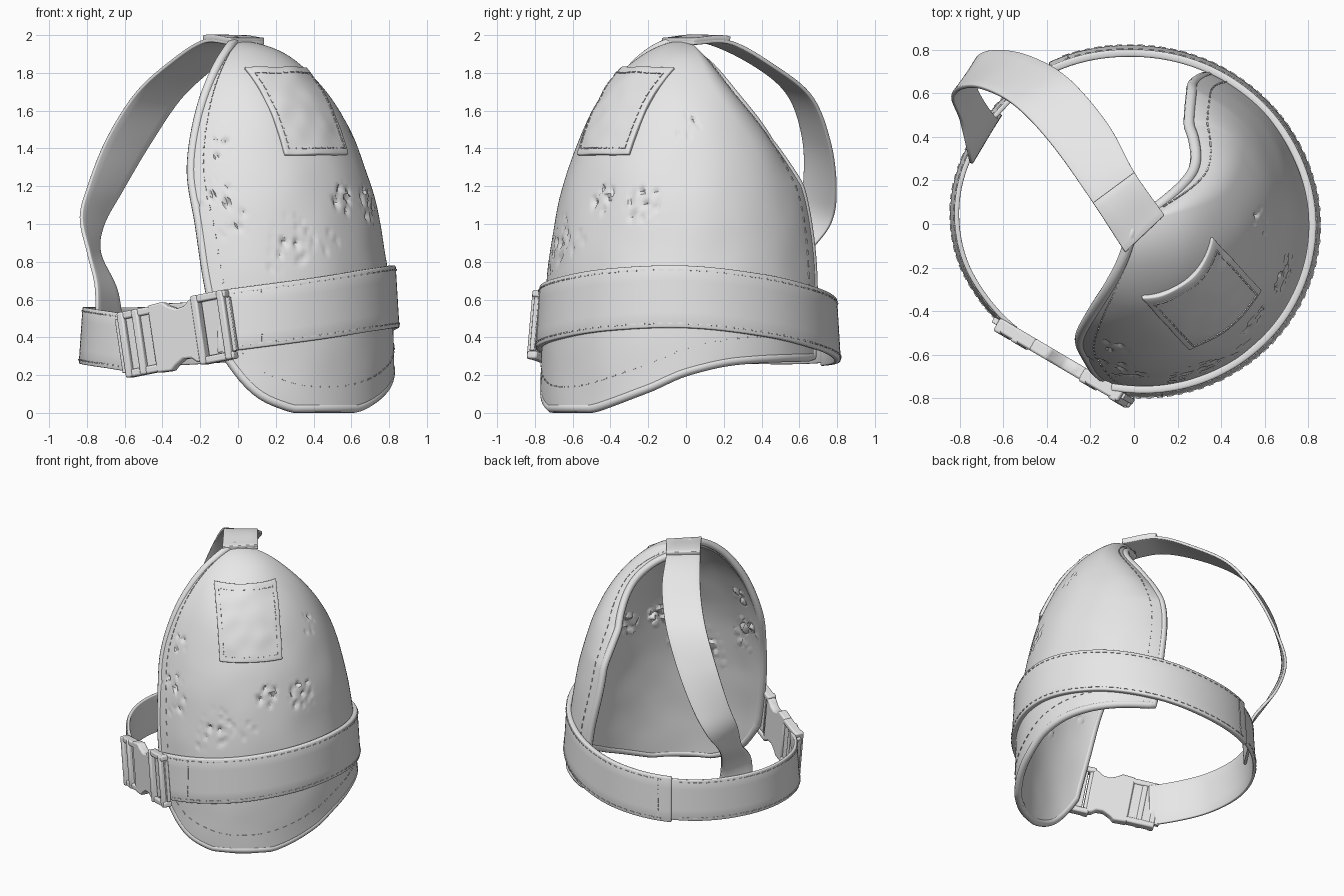
import bpy, bmesh, math, random
from mathutils import Vector, Matrix, noise

random.seed(4)
cube = bpy.data.objects.get("Cube")
if cube:
    bpy.data.objects.remove(cube)

grey = bpy.data.materials.new("worn_grey")
grey.use_nodes = True
grey.diffuse_color = (0.8, 0.8, 0.8, 1)
grey.node_tree.nodes["Principled BSDF"].inputs["Base Color"].default_value = (0.8, 0.8, 0.8, 1)


def finish(name, bm, thickness=0, bevel=0):
    mesh = bpy.data.meshes.new(name)
    bm.to_mesh(mesh)
    bm.free()
    ob = bpy.data.objects.new(name, mesh)
    bpy.context.collection.objects.link(ob)
    mesh.materials.append(grey)
    if thickness:
        mod = ob.modifiers.new("thickness", "SOLIDIFY")
        mod.thickness, mod.offset = thickness, -1
    if bevel:
        mod = ob.modifiers.new("soft_edges", "BEVEL")
        mod.width, mod.segments = bevel, 2
    bpy.ops.object.select_all(action="DESELECT")
    ob.select_set(True)
    bpy.context.view_layer.objects.active = ob
    bpy.ops.object.shade_smooth_by_angle(angle=math.radians(40))


def sheet(name, f, nu, nv, thickness, bevel=0):
    """Grid surface f(u, v), thickened away from its outer side."""
    bm = bmesh.new()
    vs = [[bm.verts.new(f(i / nu, j / nv)) for j in range(nv + 1)] for i in range(nu + 1)]
    for i in range(nu):
        for j in range(nv):
            bm.faces.new((vs[i][j], vs[i + 1][j], vs[i + 1][j + 1], vs[i][j + 1]))
    finish(name, bm, thickness, bevel)


def spline(keys, x):
    """Smooth interpolation of (x, value) keys; values may be vectors."""
    x = min(max(x, keys[0][0]), keys[-1][0])
    n = len(keys)
    i = max(k for k in range(n - 1) if keys[k][0] <= x)

    def slope(k):
        a, b = keys[max(k - 1, 0)], keys[min(k + 1, n - 1)]
        return (b[1] - a[1]) / (b[0] - a[0])
    (x0, p), (x1, q) = keys[i], keys[i + 1]
    h = x1 - x0
    t = (x - x0) / h
    return (p * (2 * t**3 - 3 * t * t + 1) + q * (3 * t * t - 2 * t**3)
            + slope(i) * (h * (t**3 - 2 * t * t + t)) + slope(i + 1) * (h * (t**3 - t * t)))


def polar(angle, r, z):
    a = math.radians(angle)
    return Vector((r * math.cos(a), r * math.sin(a), z))


# Shell: dome limited by a front edge, a back edge and a bottom edge
TOP = 1.97
FRONT = [(0.3, -96), (0.7, -103), (1, -108), (1.3, -115), (1.65, -115), (1.85, -111), (TOP, -105)]
BACK = [(0.3, 60), (0.7, 64), (1.1, 67), (1.4, 62), (1.55, 54), (1.75, 41), (TOP, 35)]
BOTTOM = [(-103, 0.5), (-95, 0.31), (-83, 0.12), (-70, 0.035), (-58, 0.005), (-40, 0.02),
          (-15, 0.13), (0, 0.22), (20, 0.28), (63, 0.3)]
WEAR = [(-100, 1.15, 0.12), (-92, 1.0, 0.1), (-66, 0.92, 0.14), (-75, 0.8, 0.08),
        (-38, 1.13, 0.1), (-18, 1.1, 0.12), (0, 1.52, 0.08), (-50, 0.9, 0.07), (-100, 1.4, 0.08)]


def dome_radius(z):
    return 0.82 * math.sqrt(1 - (min(max(z, 0), TOP) / TOP) ** 2.6)


def dome(angle, z):
    return polar(angle, dome_radius(z) * (0.93 + 0.08 * math.cos(math.radians(angle))), z)


def shell_angle_height(u, v):
    s = math.sin(v * 0.97 * math.pi / 2)
    z = TOP * s
    for _ in range(8):
        angle = spline(FRONT, z) * (1 - u) + spline(BACK, z) * u
        low = max(0, spline(BOTTOM, angle))
        z = low + (TOP - low) * s
    return angle, z


def shell_point(u, v):
    angle, z = shell_angle_height(u, v)
    p = dome(angle, z)
    out = Vector((p.x, p.y, 0.35 * max(0, z - 1))).normalized()
    depth = 0.006 * noise.noise(p * 4)
    for a, h, size in WEAR:
        near = 1 - (p - dome(a, h)).length / size
        if near > 0:
            depth -= 0.05 * min(1, near * 3) * max(0, noise.noise(p * 26) - 0.12)
    # back edge turns inward near the top
    if z > 1.2:
        depth -= 0.07 * max(0, (u - 0.85) / 0.15) ** 2 * min(1, (z - 1.2) * 4)
    return p + out * depth


sheet("shell", shell_point, 170, 130, 0.04)

# Rounded binding along the whole shell border
N = 60
border = ([(0, 1 - i / N) for i in range(N)] + [(i / N, 0) for i in range(N)]
          + [(1, i / N) for i in range(N + 1)])
data = bpy.data.curves.new("shell_binding", "CURVE")
data.dimensions = "3D"
data.bevel_depth, data.bevel_resolution = 0.026, 3
line = data.splines.new("POLY")
line.points.add(len(border) - 1)
for pt, uv in zip(line.points, border):
    p = shell_point(*uv)
    pt.co = (p.x * 0.975, p.y * 0.975, max(p.z, 0.026), 1)
line.use_cyclic_u = True
data.materials.append(grey)
bpy.context.collection.objects.link(bpy.data.objects.new("shell_binding", data))

# Belt in two lengths around the shell and the chest
RADIUS = [(-100, 0.78), (-90, 0.785), (-60, 0.81), (-30, 0.835), (0, 0.845), (30, 0.83), (60, 0.815),
          (90, 0.81), (120, 0.83), (145, 0.84), (170, 0.85), (190, 0.83), (207, 0.79), (225, 0.75)]
HEIGHT = [(-100, 0.48), (-60, 0.55), (-30, 0.6), (0, 0.615), (30, 0.57), (60, 0.5), (90, 0.44),
          (130, 0.41), (180, 0.41), (205, 0.39), (225, 0.36)]


def belt_point(start, end, half, extra=0.0):
    def f(u, v):
        angle = start + (end - start) * u
        z = spline(HEIGHT, angle) + half * (2 * v - 1)
        return polar(angle, spline(RADIUS, angle) + extra - 0.02 * (v - 0.5), z)
    return f


front_belt = belt_point(-98, 118, 0.165)
back_belt = belt_point(110, 222, 0.15, -0.012)
sheet("front_belt", front_belt, 90, 4, 0.034, 0.008)
sheet("back_belt", back_belt, 50, 4, 0.022, 0.006)

# Shoulder strap, given by its right and left edges from the top to the belt
EDGES = [((0.14, 0.04, 1.968), (-0.04, -0.13, 1.968)), ((0.0, 0.24, 1.97), (-0.19, 0.1, 1.975)),
         ((-0.12, 0.46, 1.85), (-0.38, 0.37, 1.85)), ((-0.3, 0.67, 1.68), (-0.55, 0.55, 1.69)),
         ((-0.47, 0.77, 1.43), (-0.7, 0.63, 1.45)), ((-0.62, 0.8, 1.18), (-0.8, 0.63, 1.2)),
         ((-0.72, 0.77, 1.0), (-0.84, 0.58, 1.03)), ((-0.74, 0.65, 0.84), (-0.8, 0.47, 0.84)),
         ((-0.65, 0.5, 0.64), (-0.76, 0.3, 0.66)), ((-0.62, 0.51, 0.42), (-0.76, 0.29, 0.42))]
RIGHT = [(i, Vector(e[0])) for i, e in enumerate(EDGES)]
LEFT = [(i, Vector(e[1])) for i, e in enumerate(EDGES)]


def strap_point(u, v):
    return spline(RIGHT, u * 9).lerp(spline(LEFT, u * 9), v)


sheet("shoulder_strap", strap_point, 80, 6, 0.02, 0.005)
sheet("strap_end_tab", lambda u, v: strap_point(u * 0.11, v) + Vector((0, 0, 0.018 + 0.005 * u)),
      8, 4, 0.03, 0.005)


# Sewn patch on the shell
def patch_point(u, v):
    z = 1.36 + 0.46 * v
    half = math.degrees(math.asin(0.215 / dome_radius(z)))
    p = dome(-47 + half * (2 * u - 1), z)
    lift = 0.018 + 0.008 * noise.noise(p * 9)
    return p + Vector((p.x, p.y, 0.4)).normalized() * lift


sheet("shell_patch", patch_point, 24, 24, 0.03, 0.006)

# Stitching as small raised threads
threads = bmesh.new()


def stitch(f, start, end, count):
    for i in range(count):
        t = (i + 0.5) / count
        u = start[0] + (end[0] - start[0]) * t
        v = start[1] + (end[1] - start[1]) * t
        d = 0.004
        du = f(u + d, v) - f(u - d, v)
        dv = f(u, v + d) - f(u, v - d)
        normal = du.cross(dv).normalized()
        run = (du * (end[0] - start[0]) + dv * (end[1] - start[1])).normalized()
        m = Matrix((run, normal.cross(run), normal)).transposed().to_4x4()
        m.translation = f(u, v)
        size = Matrix.Diagonal((random.uniform(0.02, 0.035), 0.007, 0.009, 1))
        bmesh.ops.create_cube(threads, size=1, matrix=m @ size)


stitch(shell_point, (0.04, 0.06), (0.04, 0.9), 34)
stitch(shell_point, (0.96, 0.06), (0.96, 0.9), 34)
stitch(shell_point, (0.04, 0.045), (0.96, 0.045), 36)
for v in (0.07, 0.93):
    stitch(front_belt, (0.02, v), (0.98, v), 60)
    stitch(back_belt, (0.1, v), (0.97, v), 30)
    stitch(patch_point, (0.05, v), (0.95, v), 10)
    stitch(patch_point, (v, 0.05), (v, 0.95), 12)
for u in (0.08, 0.97):
    stitch(front_belt, (u, 0.08), (u, 0.92), 8)
finish("stitching", threads)

# Side release buckle in its own frame: along, up, outward
along = Vector((0.85, -0.5, 0.17)).normalized()
out = Vector((-0.5, -0.85, 0)).normalized()
frame = Matrix((along, out.cross(along), out)).transposed().to_4x4()
frame.translation = (-0.34, -0.625, 0.41)


def prism(bm, outline, low, high):
    a = [bm.verts.new(frame @ Vector((x, y, low))) for x, y in outline]
    b = [bm.verts.new(frame @ Vector((x, y, high))) for x, y in outline]
    bm.faces.new(a[::-1])
    bm.faces.new(b)
    for i in range(len(a)):
        j = (i + 1) % len(a)
        bm.faces.new((a[i], a[j], b[j], b[i]))


def plate(bm, u0, u1, v0, v1, low, high):
    prism(bm, [(u0, v0), (u1, v0), (u1, v1), (u0, v1)], low, high)


def ladder(name, u0, u1, bars, half):
    bm = bmesh.new()
    plate(bm, u0, u1, -half, 0.04 - half, -0.03, 0.03)
    plate(bm, u0, u1, half - 0.04, half, -0.03, 0.03)
    for u in bars:
        plate(bm, u, u + 0.04, -half, half, -0.025, 0.037)
    finish(name, bm, 0, 0.01)


ladder("buckle_left_frame", -0.31, -0.1, (-0.31, -0.22), 0.175)
ladder("buckle_right_frame", 0.15, 0.36, (0.15, 0.31), 0.185)
notch = [(-0.12, 0.18), (-0.03, 0.185), (0.0, 0.16), (0.05, 0.135), (0.1, 0.14), (0.13, 0.165), (0.17, 0.175)]
body = bmesh.new()
prism(body, [(x, -y) for x, y in notch] + notch[::-1], -0.03, 0.03)
finish("buckle_body", body, 0, 0.01)

# Webbing folded through both buckle frames
webbing = bmesh.new()
for u0, u1 in ((-0.34, -0.12), (0.2, 0.37)):
    plate(webbing, u0, u1, -0.145, 0.145, -0.02, 0.008)
finish("buckle_webbing", webbing, 0, 0.004)
